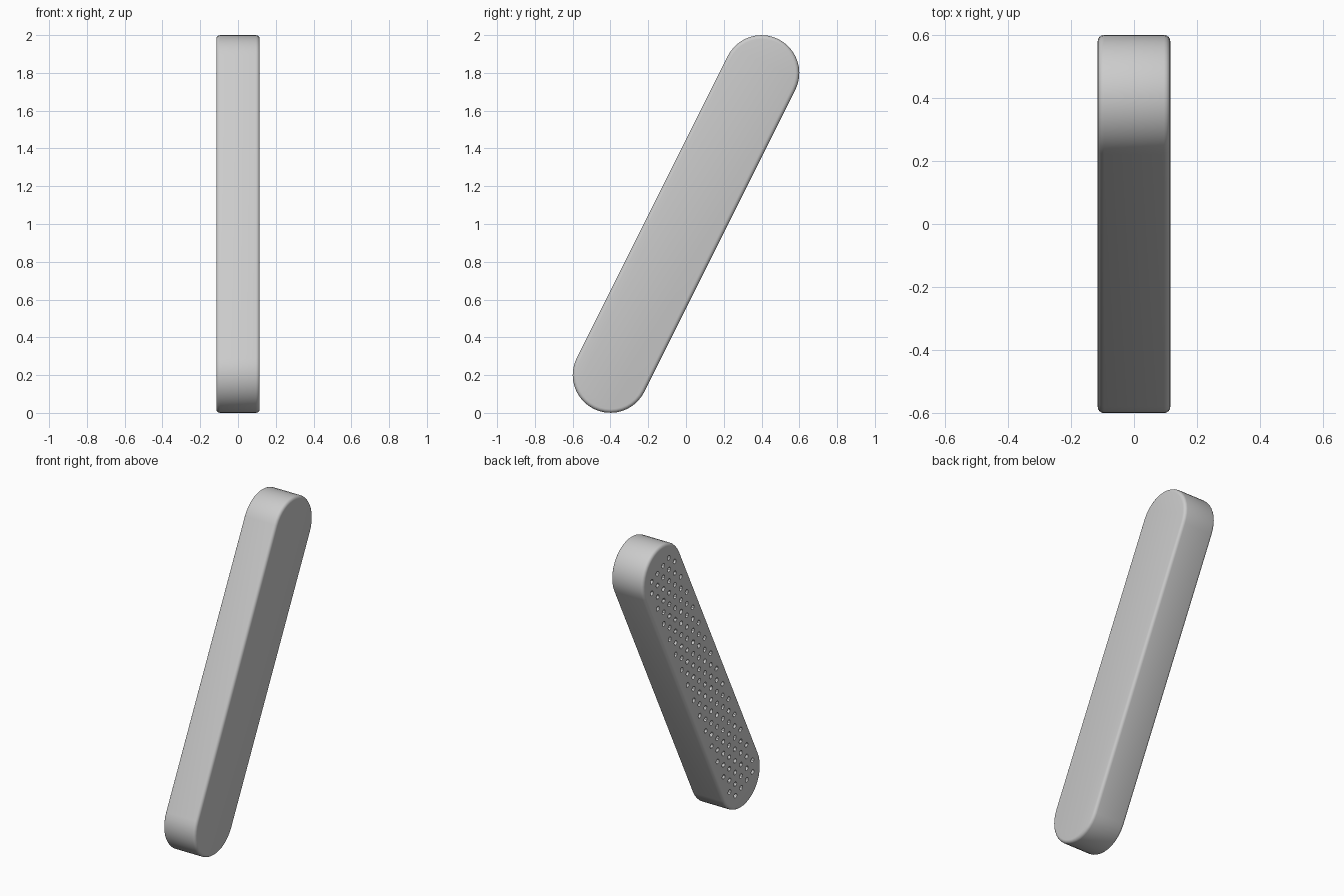
import bpy, bmesh
from math import atan, pi, sin, cos
from mathutils import Matrix, Vector

cube = bpy.data.objects.get("Cube")
if cube:
    bpy.data.objects.remove(cube, do_unlink=True)

HALF_T = 0.115      # half thickness along x
RADIUS = 0.2        # rounded end radius
HALF_L = 0.894      # centre to end-cap centre
SEGS = 20           # segments per end cap
LEAN = Matrix.Translation((0, 0, 1)) @ Matrix.Rotation(-atan(0.5), 4, 'X')

grey = bpy.data.materials.new("light_grey")
grey.use_nodes = True
colour = (0.6, 0.6, 0.6, 1)
grey.diffuse_color = colour
bsdf = next(n for n in grey.node_tree.nodes if n.type == 'BSDF_PRINCIPLED')
bsdf.inputs["Base Color"].default_value = colour


def make_object(name, bm):
    bm.transform(LEAN)
    bmesh.ops.recalc_face_normals(bm, faces=bm.faces)
    mesh = bpy.data.meshes.new(name)
    bm.to_mesh(mesh)
    bm.free()
    mesh.materials.append(grey)
    obj = bpy.data.objects.new(name, mesh)
    bpy.context.collection.objects.link(obj)
    return obj


# Bar: long rounded-end profile, extruded along x with softened rims
bm = bmesh.new()
outline = []
for end in (0, 1):
    for i in range(SEGS + 1):
        a = pi * (end + i / SEGS)
        z = RADIUS * sin(a) + (-HALF_L if end else HALF_L)
        outline.append(bm.verts.new((-HALF_T, RADIUS * cos(a), z)))
face = bm.faces.new(outline)
ext = bmesh.ops.extrude_face_region(bm, geom=[face])
top = [v for v in ext["geom"] if isinstance(v, bmesh.types.BMVert)]
bmesh.ops.translate(bm, verts=top, vec=Vector((2 * HALF_T, 0, 0)))
rims = [e for e in bm.edges if abs(e.verts[0].co.x - e.verts[1].co.x) < 1e-4]
bmesh.ops.bevel(bm, geom=rims, offset=0.02, segments=4, profile=0.5,
                affect='EDGES', clamp_overlap=True)
bar = make_object("perforated_bar", bm)

# Hole cutters: staggered rows of four and five on the right side
bm = bmesh.new()
ROWS, ROW_STEP, HOLE_STEP = 29, 0.068, 0.065
for row in range(ROWS):
    count = 5 if row % 2 else 4
    for i in range(count):
        y = (i - (count - 1) / 2) * HOLE_STEP
        z = (row - (ROWS - 1) / 2) * ROW_STEP
        place = Matrix.Translation((-HALF_T, y, z)) @ Matrix.Rotation(pi / 2, 4, 'Y')
        bmesh.ops.create_cone(bm, cap_ends=True, segments=12, radius1=0.015,
                              radius2=0.015, depth=0.04, matrix=place)
cutter = make_object("hole_cutter", bm)
cutter.hide_render = True

# Cut the holes, then drop the cutter
mod = bar.modifiers.new("holes", 'BOOLEAN')
mod.operation = 'DIFFERENCE'
mod.solver = 'EXACT'
mod.object = cutter
bpy.ops.object.select_all(action='DESELECT')
bpy.context.view_layer.objects.active = bar
bar.select_set(True)
bpy.ops.object.modifier_apply(modifier=mod.name)
bpy.data.objects.remove(cutter, do_unlink=True)
bpy.ops.object.shade_smooth_by_angle(angle=pi / 6)
